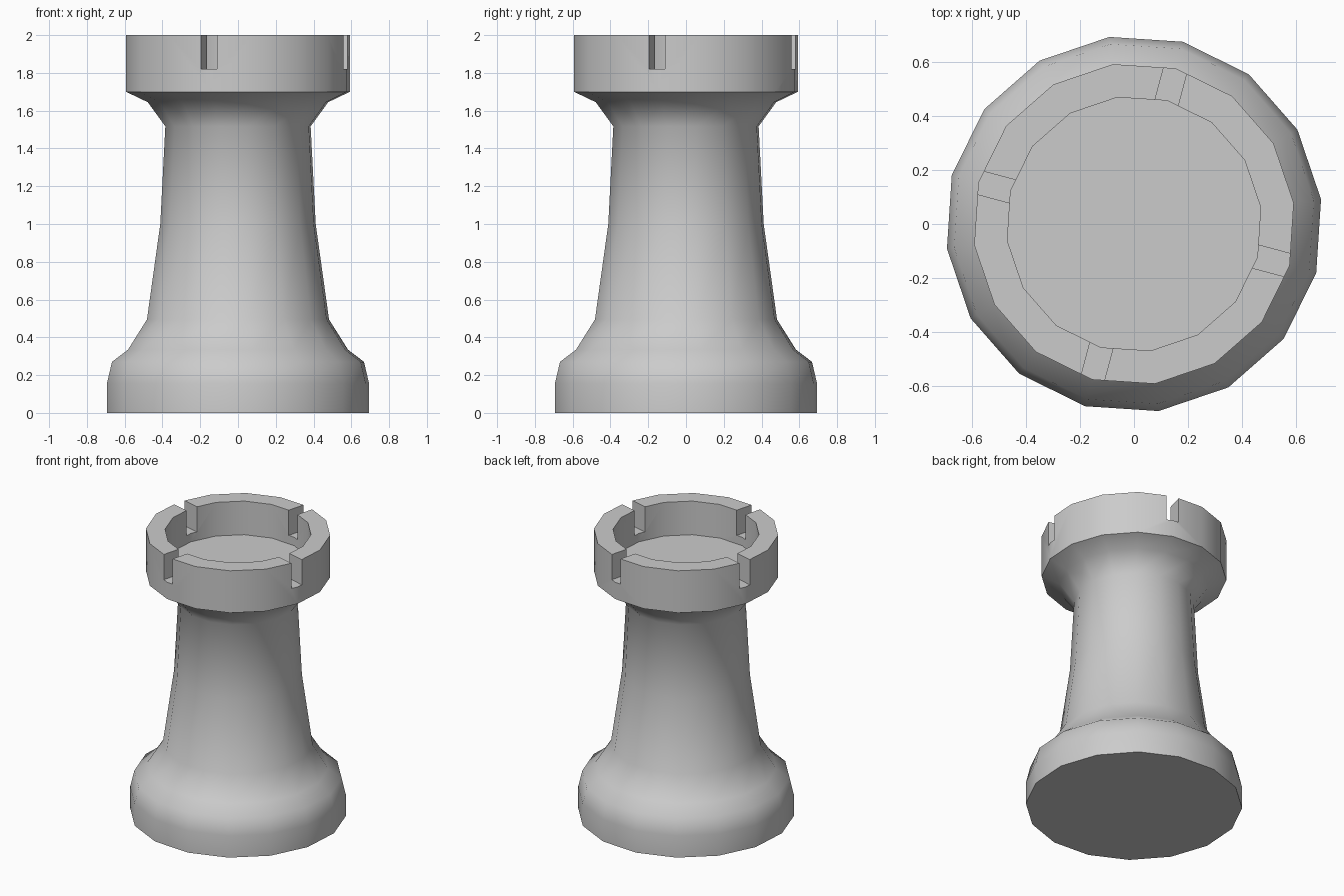
import bpy, bmesh, math
from mathutils import Matrix

if "Cube" in bpy.data.objects:
    bpy.data.objects.remove(bpy.data.objects["Cube"])

SIDES = 16
OFFSET = math.radians(7.5)

# Lathe profile (radius, height): foot, tapered stem, flared collar, rim, sunken floor
PROFILE = [(0.70, 0.0), (0.70, 0.155), (0.673, 0.27), (0.587, 0.335),
           (0.486, 0.495), (0.415, 1.0), (0.388, 1.517), (0.482, 1.645),
           (0.598, 1.70), (0.598, 2.0), (0.474, 2.0), (0.474, 1.76)]


def new_object(name, bm):
    mesh = bpy.data.meshes.new(name)
    bmesh.ops.recalc_face_normals(bm, faces=bm.faces)
    bm.to_mesh(mesh)
    bm.free()
    obj = bpy.data.objects.new(name, mesh)
    bpy.context.collection.objects.link(obj)
    return obj


def lathe(name, profile):
    bm = bmesh.new()
    rings = []
    for r, z in profile:
        angles = [OFFSET + math.tau * i / SIDES for i in range(SIDES)]
        rings.append([bm.verts.new((r * math.cos(a), r * math.sin(a), z)) for a in angles])
    for a, b in zip(rings, rings[1:]):
        for i in range(SIDES):
            j = (i + 1) % SIDES
            bm.faces.new((a[i], a[j], b[j], b[i]))
    bm.faces.new(rings[0])
    bm.faces.new(rings[-1])
    return new_object(name, bm)


tower = lathe("tower", PROFILE)

# Two crossed bars cut the four narrow rim notches
for k in range(2):
    bm = bmesh.new()
    turn = Matrix.Rotation(math.radians(-15 + 90 * k), 4, 'Z')
    size = Matrix.Diagonal((1.6, 0.088, 0.4, 1))
    bmesh.ops.create_cube(bm, size=1, matrix=Matrix.Translation((0, 0, 2.02)) @ turn @ size)
    cutter = new_object(f"notch_cutter_{k + 1}", bm)
    cutter.hide_render = True
    mod = tower.modifiers.new("notch", 'BOOLEAN')
    mod.operation = 'DIFFERENCE'
    mod.solver = 'EXACT'
    mod.object = cutter
    bpy.context.view_layer.objects.active = tower
    bpy.ops.object.modifier_apply(modifier=mod.name)
    bpy.data.objects.remove(cutter)

# Smooth body with crisp rim, notches and underside
bpy.ops.object.select_all(action='DESELECT')
tower.select_set(True)
bpy.context.view_layer.objects.active = tower
bpy.ops.object.shade_smooth_by_angle(angle=math.radians(45))
